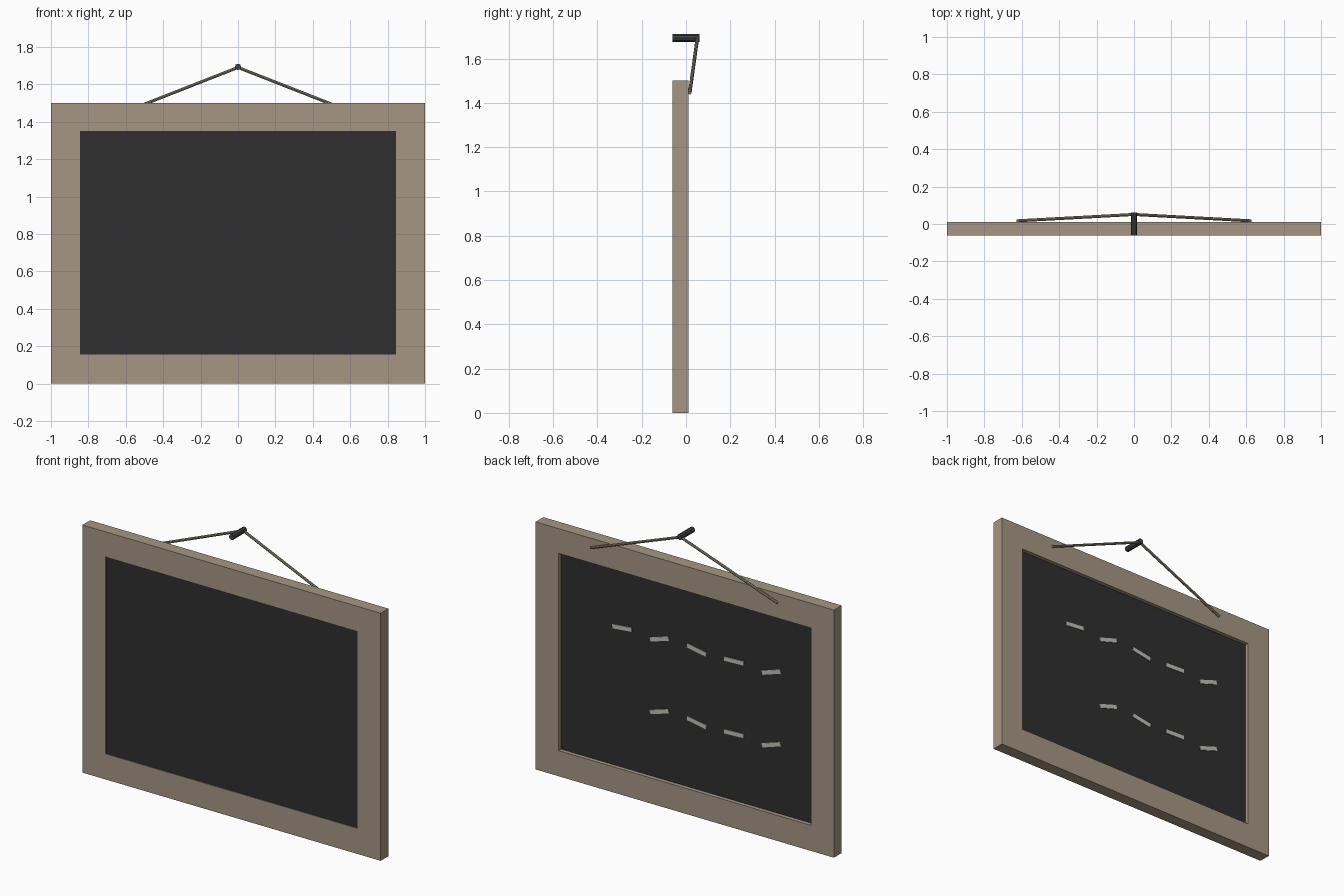
import bpy, bmesh, math
from mathutils import Vector

if "Cube" in bpy.data.objects:
    bpy.data.objects.remove(bpy.data.objects["Cube"])


def material(name, rgb):
    m = bpy.data.materials.new(name)
    m.diffuse_color = (*rgb, 1)
    m.use_nodes = True
    m.node_tree.nodes["Principled BSDF"].inputs["Base Color"].default_value = m.diffuse_color
    return m


WOOD = material("wood", (0.38, 0.305, 0.23))
SLATE = material("slate", (0.028, 0.028, 0.028))
CHALK = material("chalk", (0.55, 0.52, 0.46))
ROPE = material("rope", (0.31, 0.27, 0.19))
IRON = material("iron", (0.05, 0.055, 0.06))


def box(name, centre, size, mat, tilt=0):
    bpy.ops.mesh.primitive_cube_add(size=1, location=centre, rotation=(0, tilt, 0))
    ob = bpy.context.object
    ob.name = name
    ob.scale = size
    ob.data.materials.append(mat)
    return ob


def rod(name, a, b, radius, sides, mat):
    a, b = Vector(a), Vector(b)
    bpy.ops.mesh.primitive_cylinder_add(vertices=sides, radius=radius,
                                        depth=(b - a).length, location=(a + b) / 2)
    ob = bpy.context.object
    ob.name = name
    ob.rotation_euler = (b - a).to_track_quat('Z', 'Y').to_euler()
    ob.data.materials.append(mat)
    return ob


# Frame: a rectangular profile swept round four mitred corners
FRONT, BACK = -0.062, 0.012
bm = bmesh.new()
rings = []
for sx, top in ((-1, 0), (1, 0), (1, 1), (-1, 1)):
    outer = (sx, 1.5 if top else 0)
    inner = (sx * 0.845, 1.35 if top else 0.155)
    rings.append([bm.verts.new((x, y, z)) for (x, z), y in
                  ((outer, FRONT), (inner, FRONT), (inner, BACK), (outer, BACK))])
for i in range(4):
    a, b = rings[i], rings[(i + 1) % 4]
    for j in range(4):
        k = (j + 1) % 4
        bm.faces.new((a[j], b[j], b[k], a[k]))
bmesh.ops.recalc_face_normals(bm, faces=bm.faces)
mesh = bpy.data.meshes.new("frame")
bm.to_mesh(mesh)
bm.free()
mesh.materials.append(WOOD)
bpy.context.collection.objects.link(bpy.data.objects.new("frame", mesh))

# Writing panel, almost flush in front and recessed behind
PANEL_FRONT, PANEL_BACK = -0.058, -0.012
box("panel", (0, (PANEL_FRONT + PANEL_BACK) / 2, 0.7525),
    (1.69, PANEL_BACK - PANEL_FRONT, 1.195), SLATE)

# Chalk strokes on the back: x centre, rise towards -x
strokes = [(0.435, 0.012), (0.185, 0.04), (-0.065, -0.023), (-0.315, 0.005), (-0.565, 0.042)]
for row, z, items in (("upper", 1.0, strokes), ("lower", 0.56, strokes[1:])):
    for i, (x, rise) in enumerate(items):
        box(f"{row}_chalk_stroke_{i + 1}", (x, PANEL_BACK, z), (0.13, 0.008, 0.025),
            CHALK, math.atan2(rise, 0.13))

# Hanging rope and the nail it hangs from
for side, s in (("left", -1), ("right", 1)):
    rod(f"{side}_rope", (s * 0.625, 0.017, 1.445), (0, 0.051, 1.69), 0.008, 8, ROPE)
rod("nail", (0, -0.062, 1.693), (0, 0.062, 1.693), 0.017, 8, IRON)
